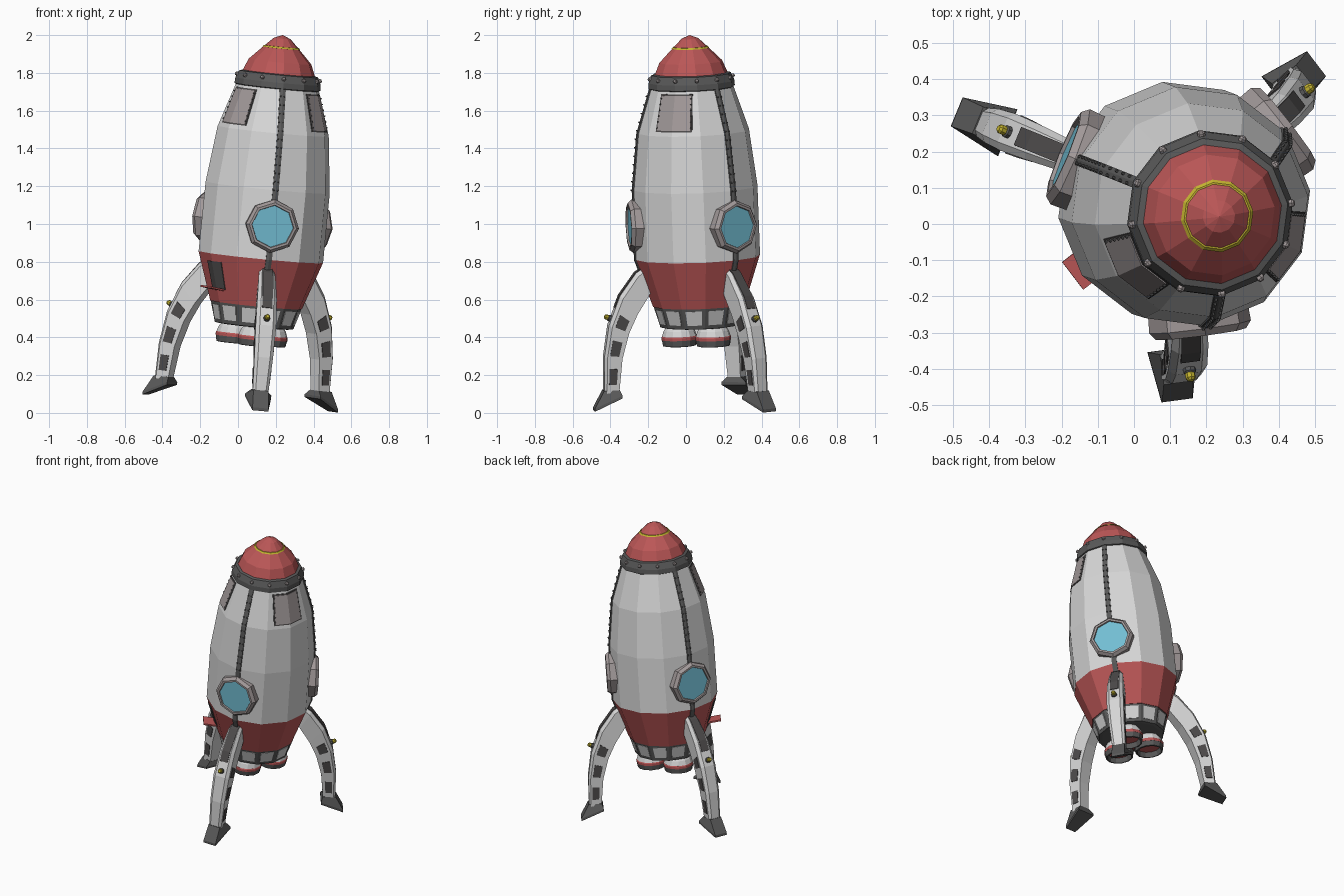
import bpy, bmesh, math
from mathutils import Vector, Matrix

if "Cube" in bpy.data.objects:
    bpy.data.objects.remove(bpy.data.objects["Cube"])

# The whole rocket leans, so everything is modelled upright and placed by this frame
AXIS = Vector((0.098, -0.035, 1)).normalized()
FRAME = Matrix.Translation((0.04, 0.09, 0)) @ \
    Vector((0, 0, 1)).rotation_difference(AXIS).to_matrix().to_4x4()
LEGS = (37.5, 157.5, 277.5)
HATCHES = (217.5, 337.5)
T15 = math.tan(math.radians(15))


def material(name, r, g, b):
    m = bpy.data.materials.new(name)
    m.diffuse_color = (r, g, b, 1)
    m.use_nodes = True
    m.node_tree.nodes["Principled BSDF"].inputs["Base Color"].default_value = m.diffuse_color
    return m


WHITE = material("hull white", 0.68, 0.68, 0.68)
RED = material("paint red", 0.50, 0.095, 0.095)
DARK = material("dark metal", 0.10, 0.10, 0.10)
PANEL = material("panel grey", 0.075, 0.07, 0.07)
PINK = material("warm grey", 0.36, 0.32, 0.32)
GLASS = material("window blue", 0.17, 0.51, 0.65)
YELLOW = material("lamp yellow", 0.55, 0.45, 0.03)


def pt(ang, r, t, s):
    """Point at radius r, sideways offset t and height s in direction ang."""
    a = math.radians(ang)
    return Vector((r * math.cos(a) - t * math.sin(a), r * math.sin(a) + t * math.cos(a), s))


def loft(bm, loops):
    rows = [[bm.verts.new(p) for p in loop] for loop in loops]
    n = len(rows[0])
    for a, b in zip(rows, rows[1:]):
        for i in range(n):
            j = (i + 1) % n
            bm.faces.new((a[i], a[j], b[j], b[i]))
    bm.faces.new(rows[0][::-1])
    bm.faces.new(rows[-1])


def lathe(bm, profile, sides=12, rot=7.5, center=Vector((0, 0, 0))):
    loft(bm, [[center + pt(rot + 360 * i / sides, r, 0, s) for i in range(sides)]
              for r, s in profile])


def cyl(bm, p, axis, rad, h, sides=6):
    q = Vector((0, 0, 1)).rotation_difference(axis)
    loft(bm, [[p + q @ pt(360 * i / sides, rr, 0, z) for i in range(sides)]
              for rr, z in ((rad, -0.5 * h), (rad, 0.6 * h), (rad * 0.6, h))])


def done(name, bm, mat):
    bmesh.ops.remove_doubles(bm, verts=bm.verts, dist=1e-5)
    bmesh.ops.recalc_face_normals(bm, faces=bm.faces)
    me = bpy.data.meshes.new(name)
    bm.to_mesh(me)
    bm.free()
    me.materials.append(mat)
    ob = bpy.data.objects.new(name, me)
    ob.matrix_world = FRAME
    bpy.context.collection.objects.link(ob)


def turned(name, profile, mat):
    bm = bmesh.new()
    lathe(bm, profile)
    done(name, bm, mat)


HULL = [(0.246, 0.575), (0.334, 0.83), (0.333, 1.2), (0.298, 1.5), (0.222, 1.735)]


def hull_r(s):
    for (r0, s0), (r1, s1) in zip(HULL, HULL[1:]):
        if s <= s1:
            return r0 + (r1 - r0) * (s - s0) / (s1 - s0)
    return HULL[-1][0]


def patch(bm, ang, s0, s1, w0, w1, off):
    """Thin plate folded over a hull edge."""
    loops = []
    for s in [s0] + [s for _, s in HULL if s0 < s < s1] + [s1]:
        w = w0 + (w1 - w0) * (s - s0) / (s1 - s0)
        loops.append([pt(ang, hull_r(s) + o - abs(t) * T15, t, s)
                      for t, o in ((-w, off), (0, off), (w, off), (w, -.01), (0, -.01), (-w, -.01))])
    loft(bm, loops)


# Hull, nose and collars
turned("upper_hull", HULL[1:], WHITE)
turned("lower_hull", HULL[:2], RED)
turned("nose_collar", [(.21, 1.725), (.231, 1.735), (.229, 1.765), (.211, 1.805), (.19, 1.81)], DARK)
turned("nose_cone", [(.197, 1.80), (.168, 1.87), (.094, 1.945), (.045, 1.993), (0, 2.011)], RED)
turned("nose_band", [(.09, 1.941), (.101, 1.942), (.093, 1.95), (.085, 1.951)], YELLOW)
turned("engine_ring", [(.235, .59), (.244, .58), (.211, .465), (.19, .462)], DARK)

# Light plates around the engine ring
bm = bmesh.new()
for k in range(12):
    a = 22.5 + 30 * k
    loft(bm, [[pt(a, r + o, t, s) for t, o in ((-w, 0), (w, 0), (w, -.012), (-w, -.012))]
              for r, s, w in ((.2345, .562, .044), (.2115, .485, .038))])
done("engine_ring_plates", bm, WHITE)

# Collar bolts and rivets
bolts, rivets = bmesh.new(), bmesh.new()
for k in range(12):
    a = 7.5 + 30 * k
    cyl(bolts, pt(a, .22, 0, 1.785), pt(a, 1, 0, .45), .011, .012)
for a in LEGS:
    for k in range(12):
        s = 1.2 + .045 * k
        for t in (-.01, .01):
            cyl(rivets, pt(a, hull_r(s) + .005, t, s), pt(a, 1, 0, .2), .004, .006)
for a in HATCHES:
    for k in range(6):
        s = 1.545 + .03 * k
        for t in (-1, 1):
            w = .096 - .011 * k / 5
            cyl(rivets, pt(a, hull_r(s) + .005 - w * T15, t * w, s), pt(a, 1, 0, .3), .004, .006)
done("collar_bolts", bolts, PINK)
done("rivets", rivets, DARK)

# Seams, upper hatches and service bay with its open flap
seams, frames, hatches = bmesh.new(), bmesh.new(), bmesh.new()
for a in LEGS:
    patch(seams, a, .76, 1.735, .016, .016, .006)
for a in HATCHES:
    patch(frames, a, 1.522, 1.718, .104, .09, .003)
    patch(hatches, a, 1.53, 1.71, .097, .083, .006)
done("hull_seams", seams, DARK)
done("hatch_frames", frames, PANEL)
done("upper_hatches", hatches, PINK)
bm = bmesh.new()
patch(bm, 217.5, .645, .79, .055, .06, .004)
done("service_bay", bm, PANEL)
bm = bmesh.new()
loft(bm, [[pt(217.5, r, t, s + d) for t, d in ((-.048, 0), (.048, 0), (.048, .01), (-.048, .01))]
          for r, s in ((.26, .638), (.345, .648))])
done("service_flap", bm, RED)

# Octagonal portholes above the legs
frames, glass = bmesh.new(), bmesh.new()
for a in LEGS:
    def octagon(rad, r):
        return [pt(a, r, rad * math.sin(i * math.pi / 4), 1.01 + rad * math.cos(i * math.pi / 4))
                for i in range(8)]
    loft(frames, [octagon(*p) for p in ((.138, .27), (.142, .342), (.126, .362), (.113, .362), (.11, .35))])
    loft(glass, [octagon(.112, .345), octagon(.111, .352)])
done("porthole_frames", frames, PINK)
done("porthole_glass", glass, GLASS)

# Legs: outer point, inner point and half width at each station
STATIONS = [((.29, .79), (.24, .69), .038), ((.335, .762), (.27, .64), .045),
            ((.425, .645), (.335, .545), .052), ((.49, .49), (.385, .445), .055),
            ((.52, .32), (.425, .31), .05), ((.525, .13), (.447, .13), .042)]


def leg_point(u, q, side, lift=0):
    """Point on the leg side: u along the leg, q from inner (0) to outer (1)."""
    i = min(int(u), len(STATIONS) - 2)
    f = u - i
    (o0, i0, w0), (o1, i1, w1) = STATIONS[i], STATIONS[i + 1]
    o, n = Vector(o0).lerp(Vector(o1), f), Vector(i0).lerp(Vector(i1), f)
    w = w0 + (w1 - w0) * f
    p = n.lerp(o, q)
    return p.x, side * (w * (.85 + .15 * min(q / .8, 1)) + lift), p.y


legs, panels, feet, collars, lamps = (bmesh.new() for _ in range(5))
for a in LEGS:
    loops = []
    for i, (o, n, w) in enumerate(STATIONS):
        top = [pt(a, o[0], t * w, o[1]) for t in (.65, -.65)]
        R = [pt(a, *leg_point(i, q, 1)) for q in (0, .85)]
        L = [pt(a, *leg_point(i, q, -1)) for q in (.85, 0)]
        loops.append(R + top + L)
    loft(legs, loops)
    # recessed-looking side panels and the long outer panel
    for side in (-1, 1):
        for u0, u1 in ((2.5, 2.97), (3.4, 3.92), (4.3, 4.75)):
            loft(panels, [[pt(a, *leg_point(u, q, side, h))
                           for u, q in ((u0, .22), (u1, .22), (u1, .72), (u0, .72))]
                          for h in (-.004, .003)])
    loft(panels, [[pt(a, r + .8 * d, t, s + .6 * d)
                   for t, d in ((-.027, .004), (.027, .004), (.027, -.006), (-.027, -.006))]
                  for r, s in ((.30, .784), (.335, .762), (.425, .645), (.452, .58))])
    # splayed foot
    loft(feet, [[pt(a, ri, -wi, si), pt(a, ri, wi, si), pt(a, ro, wo, so), pt(a, ro, -wo, so)]
                for ri, wi, si, ro, wo, so in ((.444, .04, .145, .528, .04, .145),
                                               (.435, .07, .118, .58, .043, .054),
                                               (.435, .07, .104, .58, .043, .038))])
    # lamp
    d = pt(a, .92, 0, .39)
    p = pt(a, .475, 0, .525)
    cyl(collars, p, d, .018, .018, 8)
    cyl(lamps, p + d * .018, d, .014, .018, 8)
done("legs", legs, WHITE)
done("leg_panels", panels, PANEL)
done("feet", feet, DARK)
done("lamp_collars", collars, DARK)
done("leg_lamps", lamps, YELLOW)

# Three engine nozzles
for name, prof, mat in (
        ("nozzle_bells", [(.06, .475), (.083, .445), (.093, .415)], WHITE),
        ("nozzle_stripes", [(.093, .416), (.096, .41), (.095, .396)], RED),
        ("nozzle_rims", [(.094, .397), (.088, .364), (.078, .362), (.07, .40)], DARK)):
    bm = bmesh.new()
    for a in LEGS:
        lathe(bm, prof, 12, a, pt(a, .112, 0, 0))
    done(name, bm, mat)
